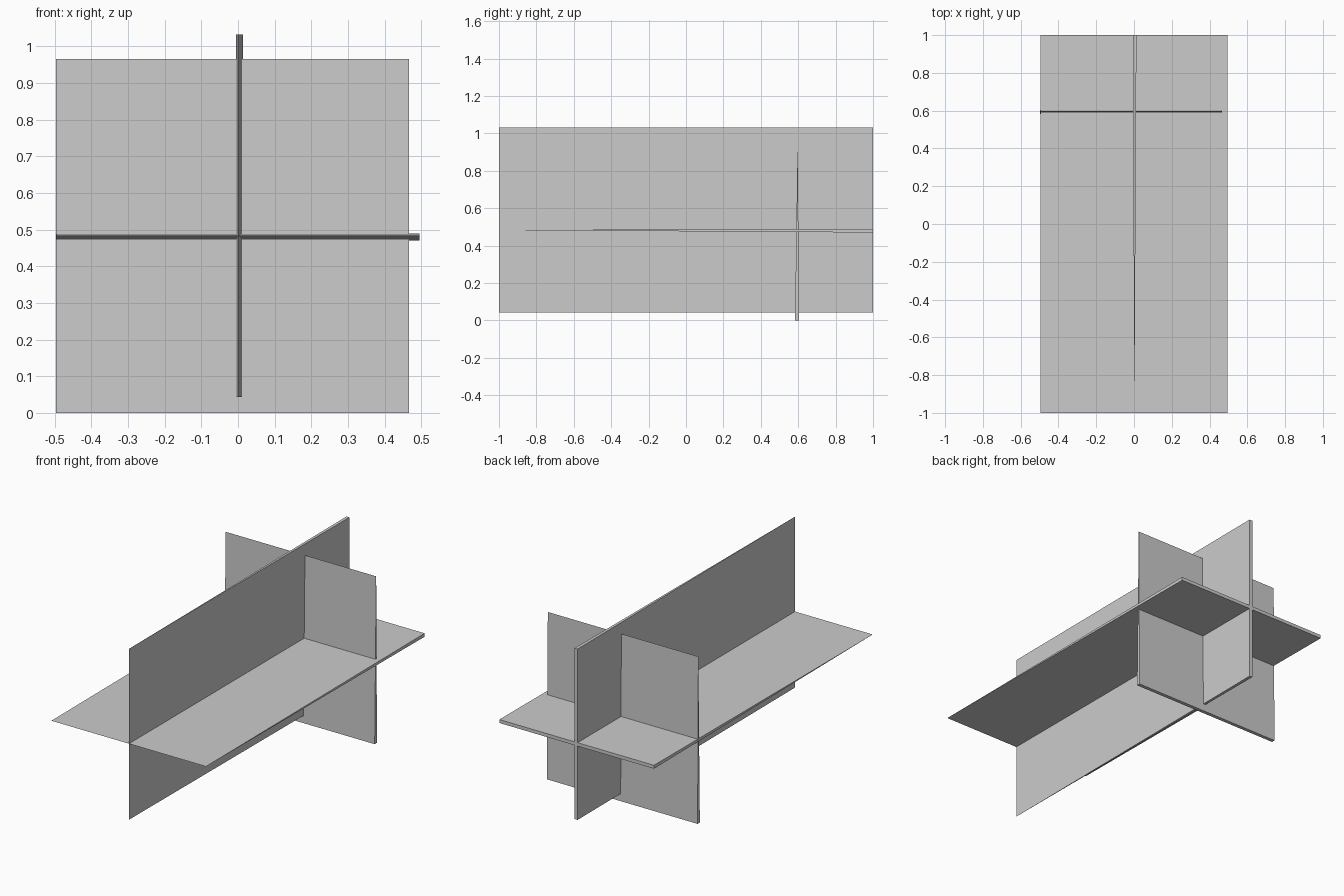
import bpy

if "Cube" in bpy.data.objects:
    bpy.data.objects.remove(bpy.data.objects["Cube"])


def wedge(name, thin_edge, thick_a, thick_b):
    """Thin tapered panel: a triangular prism given three parallel edges."""
    verts = [*thin_edge, *thick_a, *thick_b]
    faces = [(0, 1, 3, 2), (2, 3, 5, 4), (4, 5, 1, 0), (0, 2, 4), (1, 5, 3)]
    mesh = bpy.data.meshes.new(name)
    mesh.from_pydata(verts, [], faces)
    obj = bpy.data.objects.new(name, mesh)
    bpy.context.collection.objects.link(obj)
    # consistent outward normals
    import bmesh
    bm = bmesh.new()
    bm.from_mesh(mesh)
    bmesh.ops.recalc_face_normals(bm, faces=bm.faces)
    bm.to_mesh(mesh)
    bm.free()


def along_x(y, z, x0, x1):
    return [(x0, y, z), (x1, y, z)]


def along_z(x, y, z0, z1):
    return [(x, y, z0), (x, y, z1)]


# Horizontal panel, sharp at the front and thicker at the back
X = (-0.495, 0.495)
wedge("horizontal_panel", along_x(-1, 0.483, *X),
      along_x(1, 0.470, *X), along_x(1, 0.490, *X))

# Upright lengthwise panel, sharp at the front and thicker at the back
Z = (0.043, 1.032)
wedge("lengthwise_panel", along_z(0.002, -1, *Z),
      along_z(-0.006, 1, *Z), along_z(0.013, 1, *Z))

# Upright cross panel, sharp at the top and thicker at the bottom
X = (-0.497, 0.467)
wedge("cross_panel", along_x(0.597, 0.966, *X),
      along_x(0.583, 0, *X), along_x(0.604, 0, *X))
